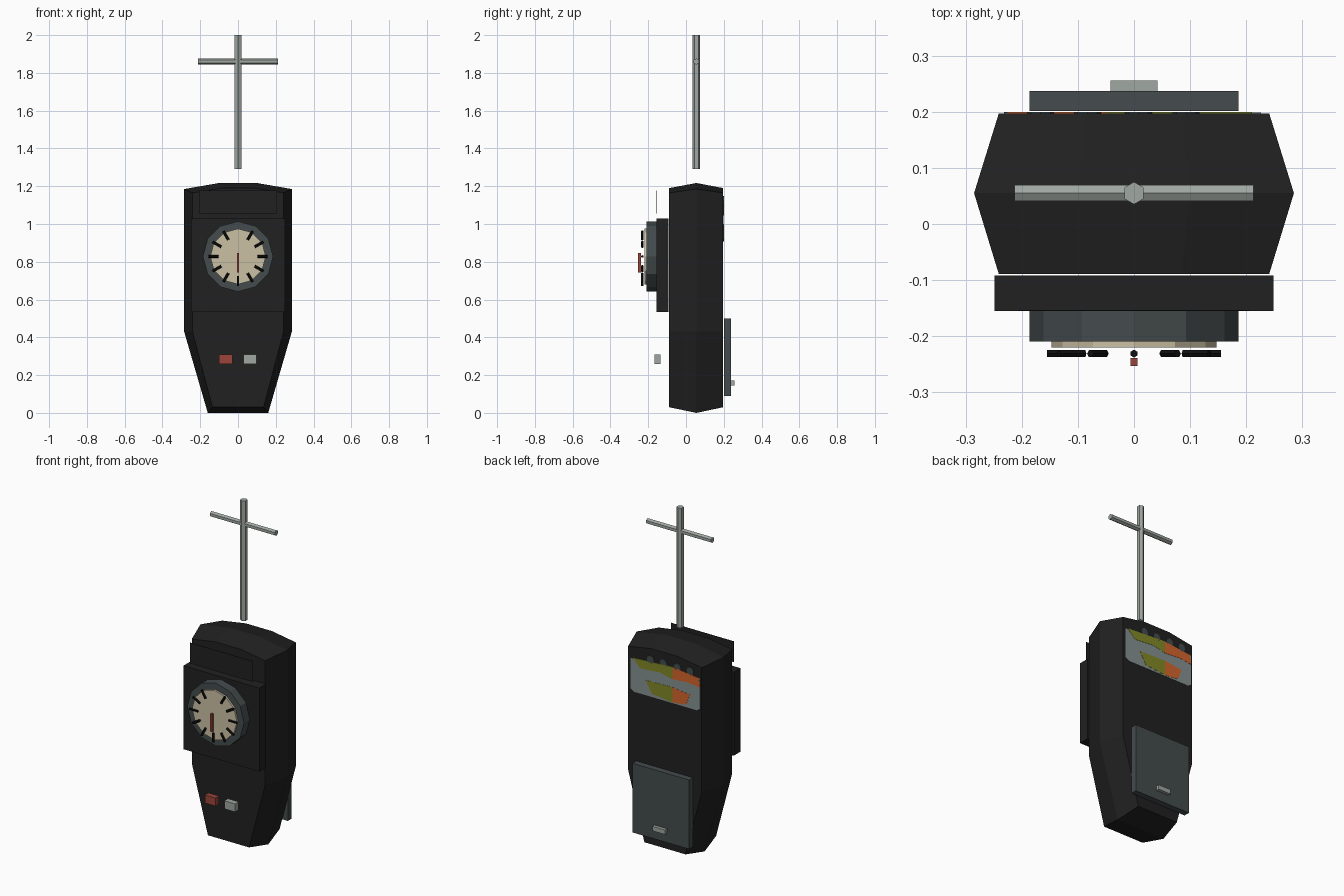
import bpy, bmesh, math
from mathutils import Matrix, Vector

if "Cube" in bpy.data.objects:
    bpy.data.objects.remove(bpy.data.objects["Cube"])


def mat(name, r, g, b):
    m = bpy.data.materials.new(name)
    m.diffuse_color = (r, g, b, 1)
    m.use_nodes = True
    m.node_tree.nodes["Principled BSDF"].inputs["Base Color"].default_value = m.diffuse_color
    return m


BLACK = mat("charcoal_black", 0.015, 0.015, 0.015)
SLATE = mat("slate_grey", 0.058, 0.071, 0.074)
SILVER = mat("sage_silver", 0.35, 0.39, 0.36)
CREAM = mat("cream", 0.60, 0.53, 0.37)
INK = mat("ink_black", 0.005, 0.005, 0.005)
RED = mat("brick_red", 0.33, 0.06, 0.042)
OLIVE = mat("olive", 0.22, 0.25, 0.02)
ORANGE = mat("orange", 0.66, 0.13, 0.025)
LABEL = mat("label_grey", 0.24, 0.28, 0.28)


def finish(name, bm, material):
    bmesh.ops.recalc_face_normals(bm, faces=bm.faces)
    me = bpy.data.meshes.new(name)
    bm.to_mesh(me)
    bm.free()
    me.materials.append(material)
    ob = bpy.data.objects.new(name, me)
    bpy.context.collection.objects.link(ob)
    return ob


def box(name, x, y, z, material):
    """Box from (min, max) ranges on each axis."""
    bm = bmesh.new()
    bmesh.ops.create_cube(bm, size=1)
    for v in bm.verts:
        v.co = [r[0] + (c + 0.5) * (r[1] - r[0]) for c, r in zip(v.co, (x, y, z))]
    return finish(name, bm, material)


def rod(name, a, b, radius, sides, material, spin=0.0):
    """Flat-faced cylinder from point a to point b."""
    a, b = Vector(a), Vector(b)
    d = b - a
    bm = bmesh.new()
    m = (Matrix.Translation((a + b) / 2) @ d.to_track_quat('Z', 'Y').to_matrix().to_4x4()
         @ Matrix.Rotation(spin, 4, 'Z'))
    bmesh.ops.create_cone(bm, cap_ends=True, segments=sides, radius1=radius,
                          radius2=radius, depth=d.length, matrix=m)
    return finish(name, bm, material)


def plate(name, pts, y0, y1, material):
    """Outline in x, z extruded between two y values."""
    bm = bmesh.new()
    rings = [[bm.verts.new((x, y, z)) for x, z in pts] for y in (y0, y1)]
    loft(bm, rings)
    return finish(name, bm, material)


def loft(bm, rings):
    n = len(rings[0])
    for r, s in zip(rings, rings[1:]):
        for i in range(n):
            bm.faces.new((r[i], r[(i + 1) % n], s[(i + 1) % n], s[i]))
    bm.faces.new(rings[0])
    bm.faces.new(rings[-1])


# Body: three mirrored outlines, widest along the middle
outer = [(0.16, 0.0), (0.285, 0.43), (0.285, 1.185), (0.10, 1.217)]
inner = [(0.135, 0.03), (0.241, 0.43), (0.241, 1.165), (0.085, 1.19)]
bm = bmesh.new()
rings = []
for half, y in ((inner, -0.089), (outer, 0.055), (inner, 0.197)):
    full = half + [(-x, z) for x, z in reversed(half)]
    rings.append([bm.verts.new((x, y, z)) for x, z in full])
loft(bm, rings)
finish("body", bm, BLACK)

# Front panels
box("front_panel", (-0.249, 0.249), (-0.155, -0.092), (0.535, 1.03), BLACK)
box("name_plate", (-0.206, 0.206), (-0.155, -0.153), (1.055, 1.178), BLACK)

# Dial with ticks (none at the top) and pointer
CZ = 0.828
rod("dial_bezel", (0, -0.155, CZ), (0, -0.209, CZ), 0.186, 12, SLATE, math.pi / 2)
rod("dial_face", (0, -0.209, CZ), (0, -0.22, CZ), 0.147, 12, CREAM, math.pi / 2)
for i in range(12):
    if i == 3:
        continue
    a = math.radians(30 * i)
    p = [(r * math.cos(a), -0.231, CZ + r * math.sin(a)) for r in (0.102, 0.155)]
    rod("dial_tick_%02d" % i, p[0], p[1], 0.007, 6, INK)
box("dial_pointer", (-0.006, 0.006), (-0.253, -0.239), (0.742, 0.847), RED)

# Push buttons
for name, x, m in (("red_button", -0.065, RED), ("silver_button", 0.063, SILVER)):
    box(name, (x - 0.035, x + 0.035), (-0.167, -0.134), (0.26, 0.308), m)

# Aerial with crossbar
rod("aerial", (0, 0.055, 1.29), (0, 0.055, 2.0), 0.02, 6, SILVER)
rod("aerial_crossbar", (-0.213, 0.055, 1.86), (0.213, 0.055, 1.86), 0.0165, 6, SILVER)

# Back cover and latch
box("back_cover", (-0.186, 0.186), (0.201, 0.237), (0.09, 0.5), SLATE)
box("cover_latch", (-0.042, 0.042), (0.237, 0.256), (0.145, 0.172), SILVER)

# Painted back label in thin layers
plate("back_label", [(-0.232, 0.92), (-0.21, 0.905), (0.2, 0.905), (0.226, 0.92),
                     (0.226, 1.10), (-0.232, 1.10)], 0.197, 0.199, LABEL)
plate("label_upper_olive", [(0.21, 1.105), (-0.05, 1.12), (-0.05, 1.047),
                            (0.03, 1.065), (0.16, 1.055)], 0.197, 0.2, OLIVE)
plate("label_upper_orange", [(-0.05, 1.12), (-0.225, 1.10), (-0.232, 1.045),
                             (-0.15, 1.055), (-0.05, 1.047)], 0.197, 0.2, ORANGE)
plate("label_lower_olive", [(0.125, 0.995), (-0.05, 1.0), (-0.05, 0.91),
                            (0.085, 0.925)], 0.197, 0.2, OLIVE)
plate("label_lower_orange", [(-0.05, 1.0), (-0.165, 0.985), (-0.14, 0.92),
                             (-0.05, 0.91)], 0.197, 0.2, ORANGE)
for i, x in enumerate((0.093, 0.008, -0.083, -0.167)):
    rod("label_dot_%d" % i, (x, 0.197, 1.125), (x, 0.2, 1.125), 0.024, 8, SLATE)
